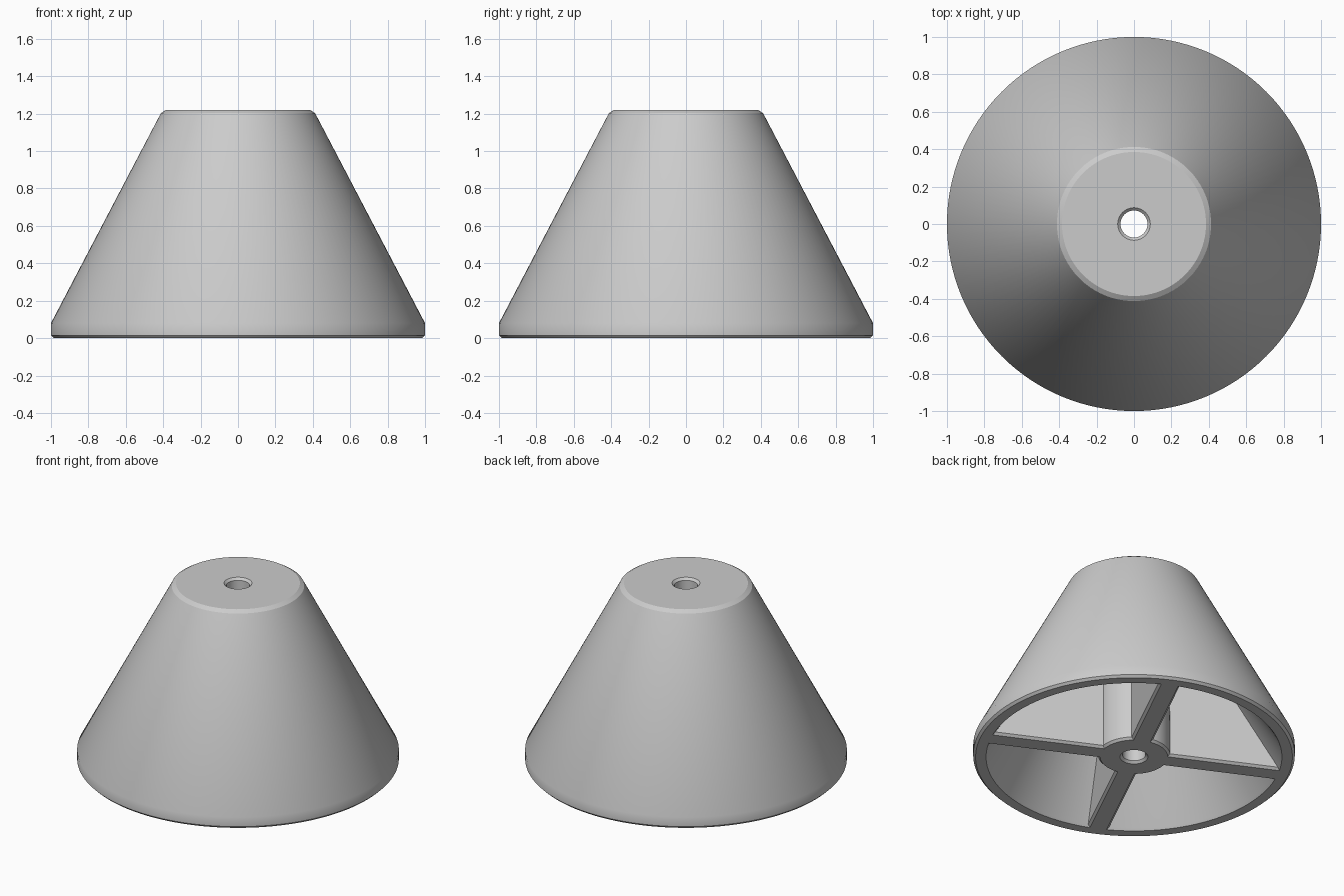
import bpy, bmesh, math
from mathutils import Matrix, Vector

if "Cube" in bpy.data.objects:
    bpy.data.objects.remove(bpy.data.objects["Cube"], do_unlink=True)

# Single plain grey finish
grey = bpy.data.materials.new("plain grey")
grey.use_nodes = True
colour = (0.6, 0.6, 0.6, 1)
grey.diffuse_color = colour
grey.node_tree.nodes["Principled BSDF"].inputs["Base Color"].default_value = colour


def finish(bm, name):
    bmesh.ops.recalc_face_normals(bm, faces=bm.faces)
    mesh = bpy.data.meshes.new(name)
    bm.to_mesh(mesh)
    bm.free()
    mesh.materials.append(grey)
    obj = bpy.data.objects.new(name, mesh)
    bpy.context.collection.objects.link(obj)
    bpy.ops.object.select_all(action="DESELECT")
    obj.select_set(True)
    bpy.context.view_layer.objects.active = obj
    bpy.ops.object.shade_smooth_by_angle(angle=math.radians(30))


def lathe(name, profile, segments=128):
    """Revolve a closed (radius, height) outline around z."""
    bm = bmesh.new()
    rings = []
    for i in range(segments):
        a = math.tau * i / segments
        rings.append([bm.verts.new((r * math.cos(a), r * math.sin(a), z))
                      for r, z in profile])
    n = len(profile)
    for i, ring in enumerate(rings):
        after = rings[(i + 1) % segments]
        for j in range(n):
            k = (j + 1) % n
            bm.faces.new((ring[j], after[j], after[k], ring[k]))
    finish(bm, name)


# Hollow cone with its central bored hub, as one outline
outer = [(0.985, 0), (1, 0.015), (1, 0.08), (0.412, 1.203), (0.385, 1.22)]
bore = [(0.087, 1.22), (0.072, 1.205), (0.072, 0.015), (0.087, 0)]
hub = [(0.21, 0), (0.224, 0.015), (0.22, 1.08)]
inner = [(0.24, 1.08), (0.908, 0.015), (0.92, 0)]
lathe("cone_shell_and_hub", outer + bore + hub + inner)

# Four radial ribs from hub to wall, with chamfered lower edges
HALF = 0.068
START = math.radians(64)
outline = [(0.15, 0), (0.94, 0), (0.955, 0.08), (0.36, 1.13), (0.15, 1.13)]
for i, side in enumerate(("back", "right", "front", "left")):
    bm = bmesh.new()
    face = bm.faces.new([bm.verts.new((r, -HALF, z)) for r, z in outline])
    made = bmesh.ops.extrude_face_region(bm, geom=[face])["geom"]
    bmesh.ops.translate(bm, vec=Vector((0, 2 * HALF, 0)),
                        verts=[v for v in made if isinstance(v, bmesh.types.BMVert)])
    lower = [e for e in bm.edges
             if all(v.co.z < 0.001 for v in e.verts)
             and abs(e.verts[0].co.x - e.verts[1].co.x) > 0.1]
    bmesh.ops.bevel(bm, geom=lower, offset=0.015, segments=1, affect="EDGES")
    bm.transform(Matrix.Rotation(START + i * math.pi / 2, 4, "Z"))
    finish(bm, "rib_" + side)
